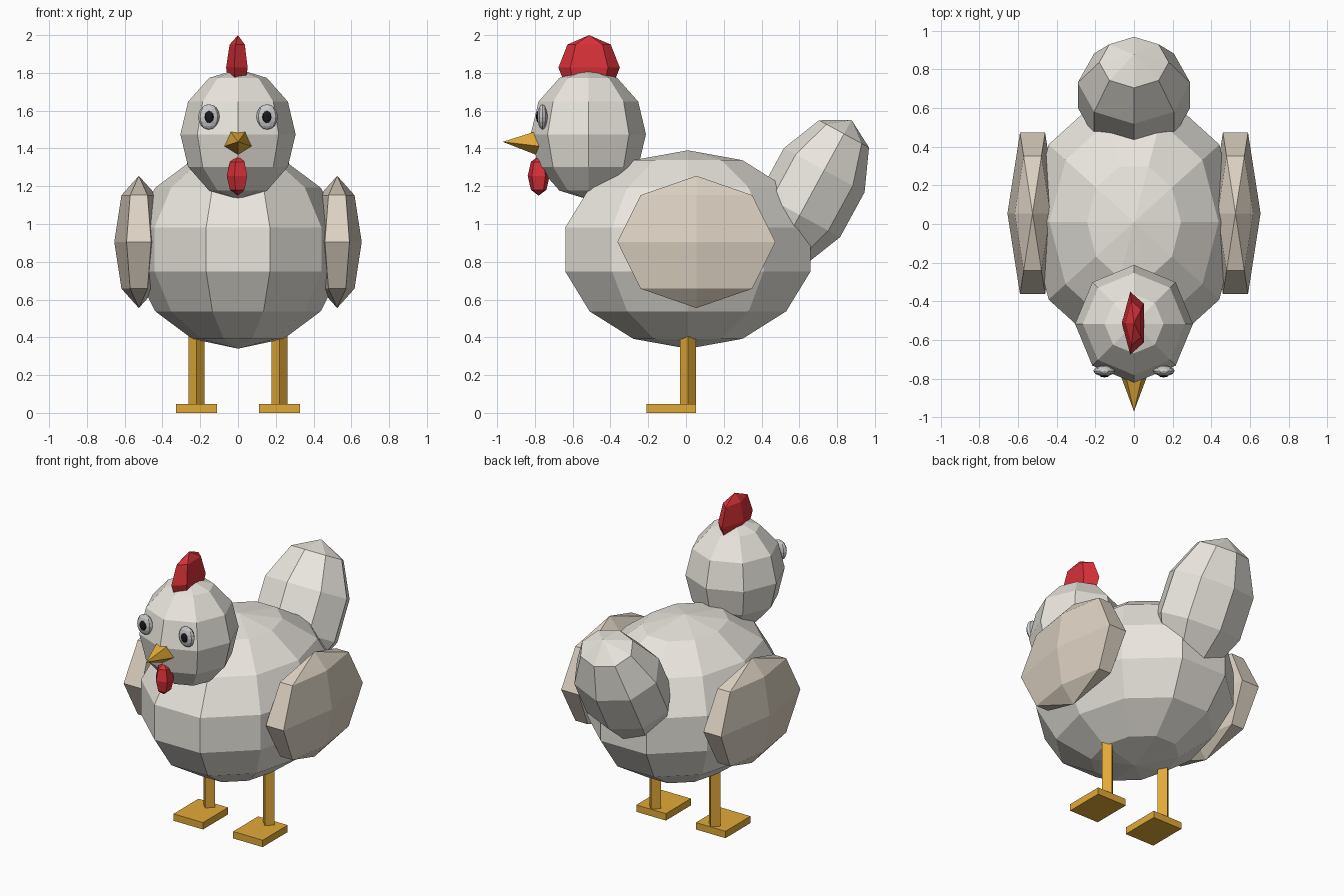
import bpy, bmesh
from math import pi, sin, cos, radians
from mathutils import Matrix, Vector

if "Cube" in bpy.data.objects:
    bpy.data.objects.remove(bpy.data.objects["Cube"])


def material(name, r, g, b):
    m = bpy.data.materials.new(name)
    m.diffuse_color = (r, g, b, 1)
    m.use_nodes = True
    m.node_tree.nodes["Principled BSDF"].inputs["Base Color"].default_value = m.diffuse_color
    return m


FEATHER = material("feather", 0.82, 0.79, 0.73)
WING = material("wing_feather", 0.72, 0.64, 0.54)
RED = material("red_skin", 0.68, 0.03, 0.04)
ORANGE = material("orange_skin", 0.76, 0.40, 0.04)
WHITE = material("eye_white", 0.85, 0.85, 0.85)
BLACK = material("pupil_black", 0.01, 0.01, 0.01)


def finish(name, bm, mat):
    bmesh.ops.recalc_face_normals(bm, faces=bm.faces)
    mesh = bpy.data.meshes.new(name)
    bm.to_mesh(mesh)
    bm.free()
    mesh.materials.append(mat)
    obj = bpy.data.objects.new(name, mesh)
    bpy.context.collection.objects.link(obj)
    return obj


def ellipsoid(name, centre, radii, segments, rings, mat, start=0.0, tilt=0.0):
    """Faceted ellipsoid with poles on z; first vertex column at angle start."""
    bm = bmesh.new()
    loops = []
    for i in range(1, rings):
        a = pi * i / rings
        loops.append([bm.verts.new((sin(a) * cos(start + 2 * pi * j / segments),
                                    sin(a) * sin(start + 2 * pi * j / segments),
                                    cos(a))) for j in range(segments)])
    top, bottom = bm.verts.new((0, 0, 1)), bm.verts.new((0, 0, -1))
    for j in range(segments):
        k = (j + 1) % segments
        bm.faces.new((top, loops[0][j], loops[0][k]))
        bm.faces.new((bottom, loops[-1][k], loops[-1][j]))
        for upper, lower in zip(loops, loops[1:]):
            bm.faces.new((upper[j], lower[j], lower[k], upper[k]))
    bm.transform(Matrix.Translation(centre) @ Matrix.Rotation(tilt, 4, 'X')
                 @ Matrix.Diagonal((*radii, 1)))
    return finish(name, bm, mat)


def prism(name, outline, offset, mat):
    """Extrude a closed outline along offset."""
    bm = bmesh.new()
    face = bm.faces.new([bm.verts.new(p) for p in outline])
    geom = bmesh.ops.extrude_face_region(bm, geom=[face], use_keep_orig=True)["geom"]
    moved = [v for v in geom if isinstance(v, bmesh.types.BMVert)]
    bmesh.ops.translate(bm, verts=moved, vec=Vector(offset))
    return finish(name, bm, mat)


# Body, head and raised tail
ellipsoid("body", (0, 0.01, 0.865), (0.56, 0.70, 0.525), 10, 7, FEATHER)
ellipsoid("head", (0, -0.517, 1.475), (0.305, 0.305, 0.345), 8, 6, FEATHER)
ellipsoid("tail", (0, 0.667, 1.166), (0.306, 0.256, 0.438), 8, 5, FEATHER,
          tilt=-radians(28.6))

# Comb and wattle
ellipsoid("comb", (0, -0.513, 1.828), (0.063, 0.171, 0.172), 5, 4, RED, start=pi)
ellipsoid("wattle", (0, -0.78, 1.255), (0.06, 0.061, 0.105), 5, 4, RED, start=pi)

# Beak: five-sided cone pointing forwards
bm = bmesh.new()
base = [bm.verts.new((0.078 * sin(2 * pi * i / 5), -0.77,
                      1.435 - 0.078 * cos(2 * pi * i / 5))) for i in range(5)]
tip = bm.verts.new((0, -0.97, 1.435))
bm.faces.new(base)
for i in range(5):
    bm.faces.new((base[i], base[(i + 1) % 5], tip))
finish("beak", bm, ORANGE)

# Paired parts
for side, s in (("left", -1), ("right", 1)):
    ellipsoid(side + "_wing", (s * 0.525, 0.055, 0.905), (0.13, 0.483, 0.35),
              6, 4, WING)
    ellipsoid(side + "_eye", (s * 0.154, -0.76, 1.567), (0.057, 0.028, 0.067),
              10, 8, WHITE)
    ellipsoid(side + "_pupil", (s * 0.153, -0.782, 1.567), (0.027, 0.012, 0.032),
              8, 6, BLACK)

    # Square leg set corner-on
    x, y, r = s * 0.22, 0.011, 0.043
    prism(side + "_leg", [(x + r, y, 0.03), (x, y + r, 0.03),
                          (x - r, y, 0.03), (x, y - r, 0.03)], (0, 0, 0.42), ORANGE)

    # Flat foot
    x0, x1, y0, y1 = x - 0.109, x + 0.109, -0.21, 0.054
    prism(side + "_foot", [(x0, y0, 0), (x1, y0, 0), (x1, y1, 0), (x0, y1, 0)],
          (0, 0, 0.046), ORANGE)
